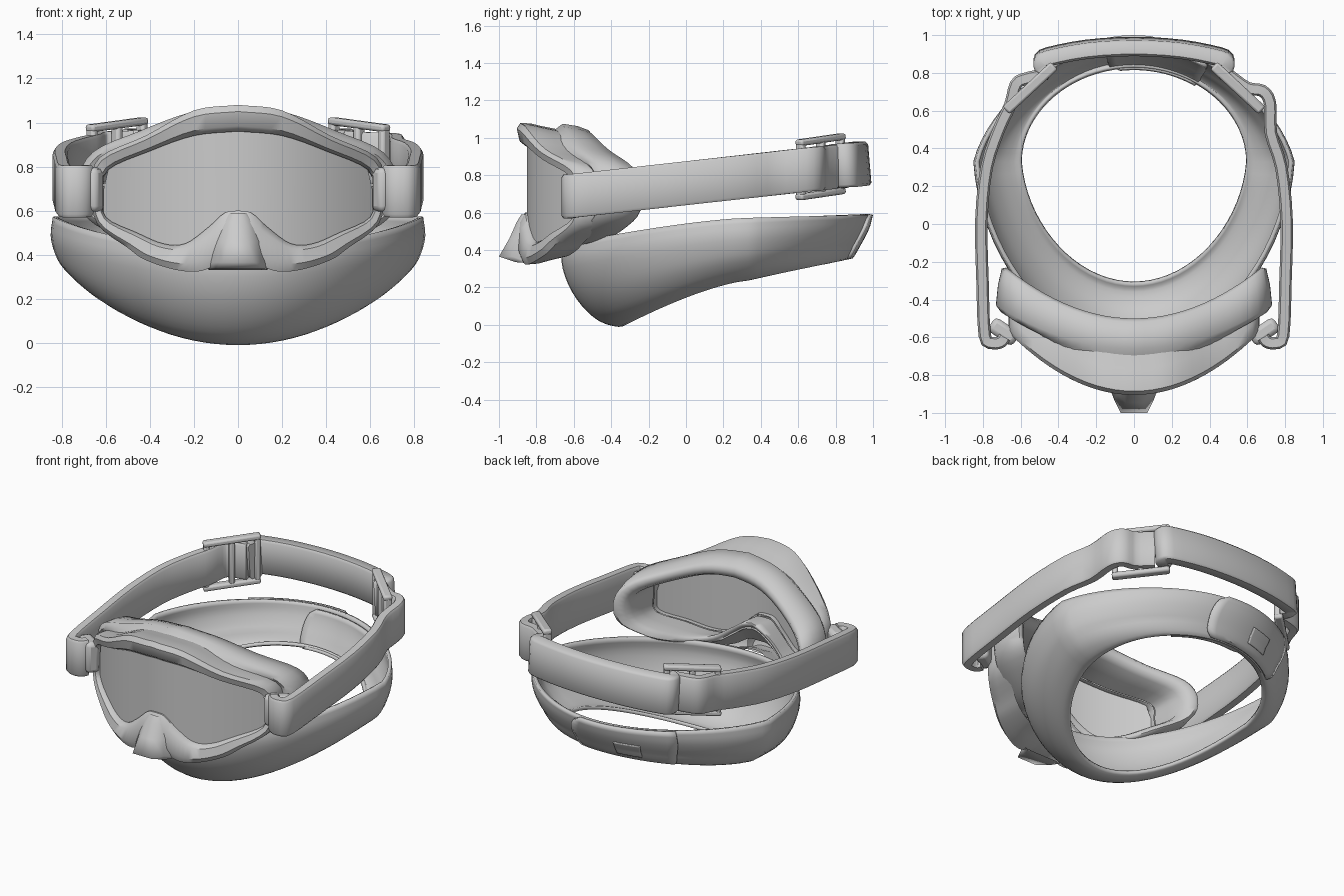
import bpy, bmesh, math
from mathutils import Vector, Matrix

if "Cube" in bpy.data.objects:
    bpy.data.objects.remove(bpy.data.objects["Cube"])

grey = bpy.data.materials.new("plain grey")
grey.use_nodes = True
grey.diffuse_color = (0.6, 0.6, 0.6, 1)
grey.node_tree.nodes["Principled BSDF"].inputs["Base Color"].default_value = (0.6, 0.6, 0.6, 1)


def make(name, verts, faces, angle=40, solid=0, bevel=0):
    mesh = bpy.data.meshes.new(name)
    mesh.from_pydata([tuple(v) for v in verts], [], faces)
    bm = bmesh.new()
    bm.from_mesh(mesh)
    bmesh.ops.remove_doubles(bm, verts=bm.verts, dist=0.0005)
    bmesh.ops.recalc_face_normals(bm, faces=bm.faces)
    bm.to_mesh(mesh)
    bm.free()
    mesh.materials.append(grey)
    ob = bpy.data.objects.new(name, mesh)
    bpy.context.collection.objects.link(ob)
    if solid:
        mod = ob.modifiers.new("thickness", 'SOLIDIFY')
        mod.thickness, mod.offset = solid, 0
    if bevel:
        mod = ob.modifiers.new("round", 'BEVEL')
        mod.width, mod.segments = bevel, 2
    bpy.ops.object.select_all(action='DESELECT')
    ob.select_set(True)
    bpy.context.view_layer.objects.active = ob
    bpy.ops.object.shade_smooth_by_angle(angle=math.radians(angle))


def loft(name, rows, closed=True, caps=False, **kw):
    n = len(rows[0])
    faces = [(r * n + i, r * n + (i + 1) % n, (r + 1) * n + (i + 1) % n, (r + 1) * n + i)
             for r in range(len(rows) - 1) for i in range(n if closed else n - 1)]
    if caps:
        faces += [tuple(range(n)), tuple(range((len(rows) - 1) * n, len(rows) * n))]
    make(name, [p for row in rows for p in row], faces, **kw)


def spline(pts, steps):
    """Smooth curve through the points."""
    pts = [Vector(p) for p in pts]
    pad = [pts[0] * 2 - pts[1]] + pts + [pts[-1] * 2 - pts[-2]]
    out = []
    for a, b, c, d in zip(pad, pad[1:], pad[2:], pad[3:]):
        for s in range(steps):
            t = s / steps
            out.append((b * 2 + (c - a) * t + (a * 2 - b * 5 + c * 4 - d) * t * t
                        + (b * 3 - a - c * 3 + d) * t ** 3) / 2)
    return out + [pts[-1]]


# Goggle outlines, half of each, from top centre to bottom centre
lens_line = [(0, .96), (.2, .94), (.4, .87), (.59, .785), (.61, .68), (.6, .57),
             (.46, .5), (.34, .45), (.24, .45), (.14, .52), (.06, .59), (0, .6)]
frame_line = [(0, 1.08), (.2, 1.055), (.42, .94), (.63, .84), (.665, .7), (.64, .54),
              (.5, .43), (.42, .375), (.28, .33), (.17, .325), (.08, .36), (0, .36)]
pad_line = [(0, 1.075), (.22, 1.045), (.45, .96), (.66, .865), (.73, .72), (.69, .57),
            (.5, .46), (.36, .42), (.24, .42), (.13, .49), (.06, .54), (0, .55)]
hole_line = [(0, .95), (.2, .93), (.4, .865), (.58, .785), (.62, .7), (.59, .59),
             (.45, .51), (.35, .47), (.25, .47), (.15, .53), (.06, .59), (0, .6)]


def ring(a, b, mix, y0, bend, lift=0):
    """Outline between two others, bent round the face; lift clears the nose."""
    half = spline([Vector(p).lerp(Vector(q), mix) for p, q in zip(a, b)], 4)
    full = half + [Vector((-p.x, p.y)) for p in reversed(half[1:-1])]
    return [(p.x, y0 + bend * p.x ** 2 - lift * max(0, .75 - p.y) * max(0, .5 - abs(p.x)), p.y)
            for p in full]


loft("goggle_frame", [
    ring(lens_line, frame_line, 0, -.82, .75), ring(lens_line, frame_line, 0, -.86, .75),
    ring(lens_line, frame_line, .2, -.89, .75), ring(lens_line, frame_line, .75, -.905, .75),
    ring(lens_line, frame_line, 1, -.885, .75), ring(lens_line, frame_line, .97, -.83, .75),
    ring(lens_line, frame_line, .85, -.77, .75), ring(lens_line, frame_line, .7, -.68, .6)])
loft("face_cushion", [
    ring(lens_line, frame_line, .6, -.76, .7), ring(pad_line, hole_line, .25, -.7, .47),
    ring(pad_line, hole_line, 0, -.66, .43, .5), ring(pad_line, hole_line, .1, -.58, .5, 1.2),
    ring(pad_line, hole_line, .28, -.52, .58, 2), ring(pad_line, hole_line, .5, -.5, .59, 2.2),
    ring(pad_line, hole_line, .85, -.51, .59, 2.2), ring(pad_line, hole_line, 1, -.55, .6, 1.8),
    ring(lens_line, hole_line, .6, -.68, .68, .6), ring(lens_line, frame_line, .05, -.82, .75)], angle=60)


# Lens: vertical strips bent round the face
def height_at(line, x):
    for (x0, z0), (x1, z1) in zip(line, line[1:]):
        if x0 <= x <= x1:
            return z0 + (z1 - z0) * (x - x0) / (x1 - x0)
    return line[-1][1]


top, low = lens_line[:5], lens_line[:4:-1]
cols = [(i / 24) * .61 for i in range(-24, 25)]
loft("lens", [[(x, -.85 + .75 * x * x, height_at(top, abs(x)) + .02) for x in cols],
              [(x, -.85 + .75 * x * x, height_at(low, abs(x)) - .02) for x in cols]], closed=False)

# Nose guard: flared ridge over the nose notch
nose = [(.59, .02, -.88, .05), (.55, .03, -.905, .09), (.46, .045, -.945, .13),
        (.365, .07, -1.0, .14), (.335, .1, -.91, .14), (.33, .1, -.84, .13)]
loft("nose_guard", [[(-w, -.84, z), (-(w + t) / 2, (f - .86) / 2, z), (-t, f, z), (t, f, z),
                     ((w + t) / 2, (f - .86) / 2, z), (w, -.84, z)] for z, t, f, w in nose],
     closed=False, angle=60)


# Straps: flat bands swept along plan curves
def band(name, path, height, thick, lean=0):
    pts = spline(path, 3)
    rows = []
    for i, p in enumerate(pts):
        d = (pts[min(i + 1, len(pts) - 1)] - pts[max(i - 1, 0)]).normalized()
        n = Vector((d.y, -d.x, 0)) * thick / 2
        z = .757 + .112 * p.y
        rows.append([Vector((p.x, p.y - lean * h, z + h * height)) + n * s for s, h in
                     ((.7, -.5), (1, -.44), (1, .44), (.7, .5), (-.7, .5), (-1, .44), (-1, -.44), (-.7, -.5))])
    loft(name, rows, caps=True, angle=50)


def bar(name, centre, size, turn, bevel=.012, tilt=0):
    m = Matrix.Translation(centre) @ Matrix.Rotation(turn, 4, 'Z') @ Matrix.Rotation(tilt, 4, 'Y')
    corners = [m @ Vector((size[0] * a, size[1] * b, size[2] * c))
               for a in (-.5, .5) for b in (-.5, .5) for c in (-.5, .5)]
    faces = [(0, 1, 3, 2), (4, 6, 7, 5), (0, 4, 5, 1), (2, 3, 7, 6), (0, 2, 6, 4), (1, 5, 7, 3)]
    make(name, corners, faces, bevel=bevel)


run = [(.685, -.6), (.705, -.625), (.75, -.63), (.79, -.59), (.802, -.3), (.808, .02), (.78, .3)]
tails = {"left": [(.725, .48), (.72, .64), (.68, .705), (.6, .72), (.5, .79)],
         "right": [(.715, .5), (.655, .63), (.625, .74), (.57, .77), (.48, .79)]}
for side, s in (("left", 1), ("right", -1)):
    band(side + "_strap", [(s * x, y) for x, y in run + tails[side]], .235, .066)
    bar(side + "_outrigger", (s * .69, -.57, .695), (.16, .085, .2), s * .6, bevel=.025)
    # Buckle: open frame with a middle bar
    turn = -s * math.radians(43)
    along = Vector((math.cos(turn), math.sin(turn), 0))
    mid = Vector((s * .55, .72, .845))
    for label, dz in (("top", .145), ("bottom", -.145)):
        bar(f"{side}_buckle_{label}", mid + Vector((0, 0, dz)), (.35, .055, .035), turn, tilt=s * .1)
    for label, o in (("outer", -.155), ("middle", 0), ("inner", .155)):
        bar(f"{side}_buckle_{label}", mid + along * o - Vector((0, 0, s * o * .1)), (.035, .05, .29), turn)

half_back = [(.44, .81), (.48, .83), (.49, .86), (.455, .885), (.25, .925)]
band("back_strap", half_back + [(0, .94)] + [(-x, y) for x, y in reversed(half_back)], .235, .085, .02)

# Lower face mask: each row is front y, front z, side x, side z, back y, back z
profile = [(-.31, .02, .595, .25, .83, .375), (-.36, .0, .64, .25, .86, .36), (-.46, .03, .72, .285, .88, .385),
           (-.55, .11, .785, .345, .905, .43), (-.62, .22, .82, .405, .93, .475),
           (-.655, .34, .84, .485, .955, .53), (-.64, .43, .83, .57, .97, .59)]
curve = spline([p[:3] for p in profile], 3), spline([p[3:] for p in profile], 3)


def mask_point(theta, v, out=0):
    k = v * (len(curve[0]) - 1)
    i = min(int(k), len(curve[0]) - 2)
    fy, fz, sx = curve[0][i].lerp(curve[0][i + 1], k - i)
    sz, by, bz = curve[1][i].lerp(curve[1][i + 1], k - i)
    c, s = math.cos(theta), math.sin(theta)
    reach = .33 - fy if c > 0 else by - .33
    w = c ** 1.4 if c > 0 else -c
    z = sz * (1 - w) + (fz if c > 0 else bz) * w
    narrow = 1 - (.08 * c if c > 0 else -.2 * min(1, 2 * v) * c)
    return Vector(((sx + out) * s * narrow, .33 - (reach + out) * c, z))


steps = [i / 18 for i in range(19)]
loft("face_mask", [[mask_point(a * math.pi / 36, v) for a in range(72)] for v in steps], solid=.022)


# Overlapping closure at the back of the mask
def patch(name, start, end, low_v, high_v, out, bulge, solid):
    rows = []
    for i in range(13):
        t = i / 12
        stop = end + bulge * math.sqrt(max(0, 1 - (2 * t - 1) ** 2))
        rows.append([mask_point(math.pi + start + (stop - start) * j / 12,
                                low_v + (high_v - low_v) * t, out) for j in range(13)])
    loft(name, rows, closed=False, solid=solid)


patch("closure_tab", .75, -.13, .06, 1, .02, -.14, .02)
patch("closure_inner_tab", -.6, .13, .06, .95, -.022, .1, .02)
patch("closure_patch", .2, .44, .35, .68, .034, 0, .008)
